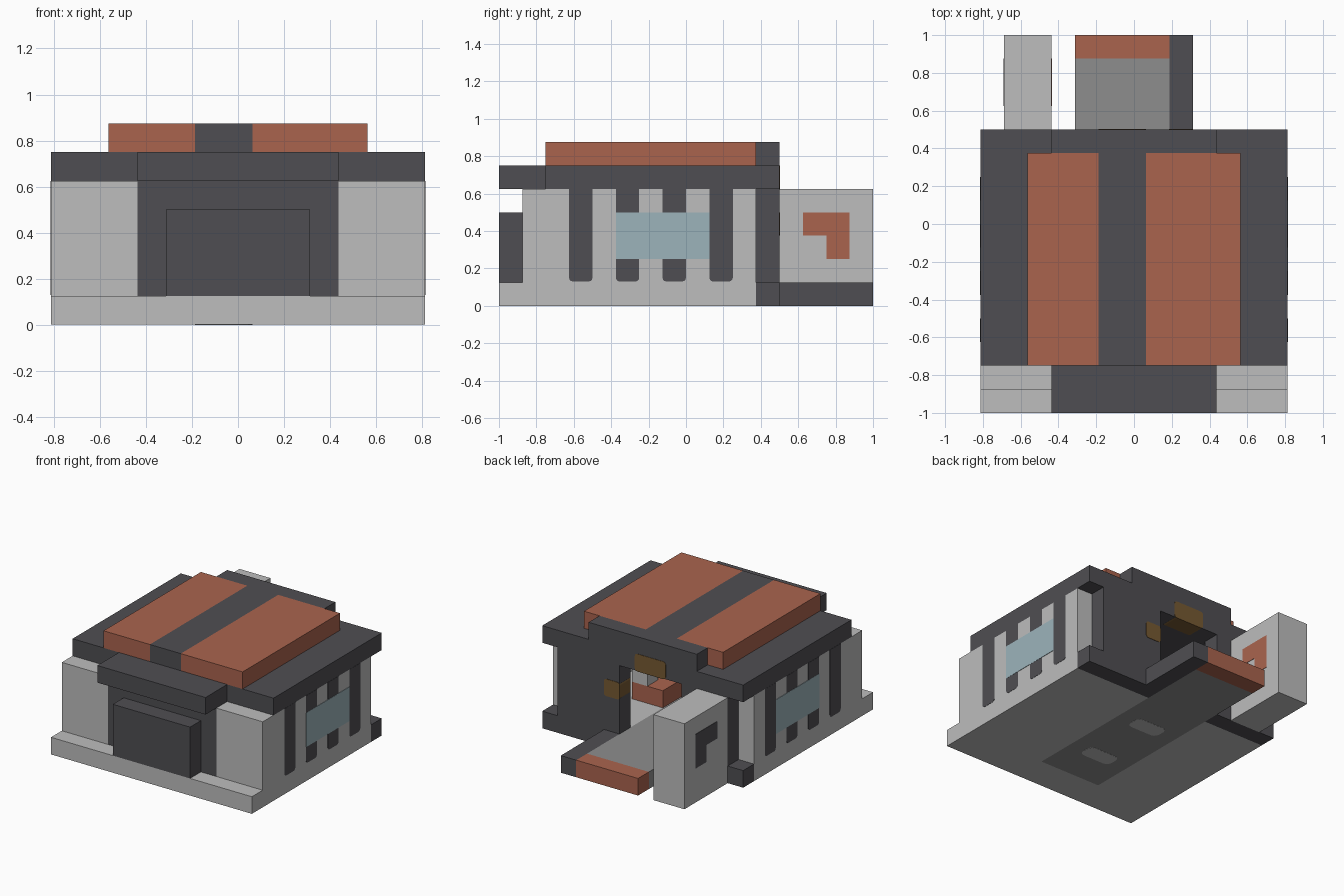
import bpy
import bmesh

if "Cube" in bpy.data.objects:
    bpy.data.objects.remove(bpy.data.objects["Cube"], do_unlink=True)

U = 0.125    # building module
H = U / 2    # half module
W = 13 * H   # half width of the building
T = 0.003    # thickness of painted plates


def material(name, r, g, b):
    m = bpy.data.materials.new(name)
    m.use_nodes = True
    m.diffuse_color = (r, g, b, 1)
    m.node_tree.nodes["Principled BSDF"].inputs["Base Color"].default_value = (r, g, b, 1)
    return m


light = material("light grey", 0.51, 0.51, 0.51)
mid = material("mid grey", 0.27, 0.27, 0.27)
dark = material("charcoal", 0.078, 0.076, 0.085)
orange = material("terracotta", 0.40, 0.127, 0.076)
blue = material("pale blue", 0.335, 0.456, 0.50)
brown = material("brown", 0.18, 0.10, 0.032)


def finish(bm, name, mat):
    bmesh.ops.recalc_face_normals(bm, faces=bm.faces)
    mesh = bpy.data.meshes.new(name)
    bm.to_mesh(mesh)
    bm.free()
    mesh.materials.append(mat)
    bpy.context.collection.objects.link(bpy.data.objects.new(name, mesh))


def box(name, mat, xs, ys, zs, round_axis=None, radius=0.02, low_only=False):
    """Box between limits; edges along round_axis may be rounded."""
    bm = bmesh.new()
    bmesh.ops.create_cube(bm, size=1)
    for v in bm.verts:
        for i, (a, b) in enumerate((xs, ys, zs)):
            v.co[i] = a if v.co[i] < 0 else b
    if round_axis is not None:
        edges = []
        for e in bm.edges:
            p, q = e.verts[0].co, e.verts[1].co
            along = all(abs(p[i] - q[i]) < 1e-6 for i in range(3) if i != round_axis)
            if along and not (low_only and p.z > sum(zs) / 2):
                edges.append(e)
        bmesh.ops.bevel(bm, geom=edges, offset=radius, segments=3,
                        profile=0.5, affect='EDGES')
    finish(bm, name, mat)


def side_sign(name, mat, outline, x, depth):
    """Flat sign from a y-z outline."""
    bm = bmesh.new()
    face = bm.faces.new([bm.verts.new((x, y, z)) for y, z in outline])
    ext = bmesh.ops.extrude_face_region(bm, geom=[face])
    for v in ext["geom"]:
        if isinstance(v, bmesh.types.BMVert):
            v.co.x += depth
    finish(bm, name, mat)


# Base slab around the central belt
X0, X1 = -5 * H, 3 * H
box("base_left", light, (X1, W), (-1, 3 * U), (0, U))
box("base_right", light, (-W, X0), (-1, 3 * U), (0, U))
box("base_front", light, (X0, X1), (-1, -6 * U), (0, U))
box("base_back_left", dark, (X1, W), (3 * U, 4 * U), (0, U))
box("base_back_right", dark, (-W, X0), (3 * U, 4 * U), (0, U))

# Belt running out of the back, with its orange end and dark edge
box("belt", mid, (X0, X1), (-6 * U, 7 * U), (0, U))
box("belt_end", orange, (X0, X1), (7 * U, 1), (0, U))
box("belt_edge", dark, (X1, 5 * H), (4 * U, 1), (0, U))
for y in (-4 * U, 0):
    box("belt_mark", light, (-3 * H, H), (y, y + U), (-0.001, U + T), 2, 0.04)

# Side walls with dark slots and a painted window
for side, s in (("left", 1), ("right", -1)):
    def span(a, b):
        return tuple(sorted((s * a, s * b)))

    box("wall_" + side, light, span(W - U, W), (-7 * U, 3 * U), (U, 5 * U))
    for y in (-5, -3, -1, 1):
        box("slot_" + side, dark, span(W - T, W + T / 2), (y * U, (y + 1) * U),
            (U + 0.005, 5 * U), 0, 0.02, True)
    box("window_" + side, blue, span(W - T, W + T), (-3 * U, U), (2 * U, 4 * U))
    box("front_wall_" + side, light, span(7 * H, W - U), (-7 * U, -6 * U), (U, 5 * U))

# Front panel, projecting cabinet and canopy
box("front_panel", dark, (-7 * H, 7 * H), (-7 * U, -6 * U), (U, 5 * U))
box("front_cabinet", dark, (-5 * H, 5 * H), (-1, -7 * U), (U, 4 * U))
box("front_canopy", dark, (-7 * H, 7 * H), (-1, -6 * U), (5 * U, 6 * U))

# Back wall on both sides of the open doorway
box("back_wall_left", dark, (X1, W - U), (3 * U, 4 * U), (U, 5 * U))
box("back_wall_right", dark, (U - W, X0), (3 * U, 4 * U), (U, 5 * U))
box("doorway_side_patch", brown, (X1 - T, 5 * H), (3 * U, 4 * U + T), (3 * U, 4 * U), 1)
box("doorway_top_patch", brown, (-3 * H, H), (3 * U, 4 * U + T), (5 * U - T, 6 * U), 1)

# Roof with raised panels
box("roof", dark, (-W, W), (-6 * U, 4 * U), (5 * U, 6 * U))
box("roof_panel_right", orange, (-9 * H, -3 * H), (-6 * U, 3 * U), (6 * U, 7 * U))
box("roof_panel_left", orange, (H, 9 * H), (-6 * U, 3 * U), (6 * U, 7 * U))
box("roof_ridge", dark, (-3 * H, H), (-6 * U, 3 * U), (6 * U, 7 * U))
box("roof_back_ridge", dark, (-7 * H, 7 * H), (3 * U, 4 * U), (6 * U, 7 * U))

# Tall bin behind the building, with an angled sign on each side
box("back_bin", light, (-11 * H, -7 * H), (4 * U, 1), (0, 5 * U))
sign = [(5 * U, 4 * U), (7 * U, 4 * U), (7 * U, 2 * U),
        (6 * U, 2 * U), (6 * U, 3 * U), (5 * U, 3 * U)]
side_sign("bin_sign_inner", orange, sign, -7 * H, T)
side_sign("bin_sign_outer", dark, sign, -11 * H, -T)

# Furniture inside the doorway
box("inside_bench", orange, (X1, 7 * H), (-2 * U, 0), (U, 2 * U))
box("inside_box", light, (5 * H, 7 * H), (-U, 0), (2 * U, 4 * U))
